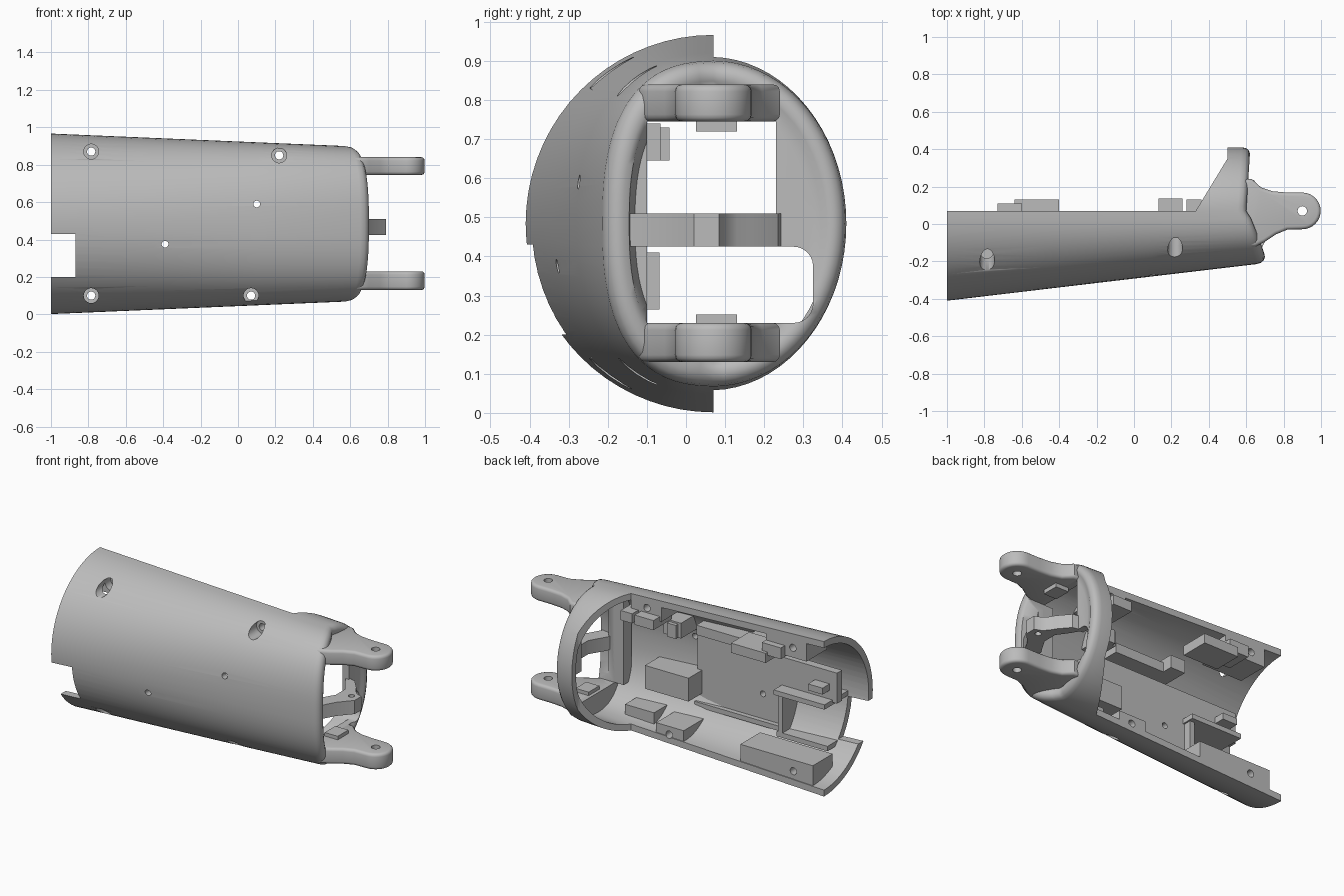
import bpy, bmesh, math
from mathutils import Matrix, Vector

if "Cube" in bpy.data.objects:
    bpy.data.objects.remove(bpy.data.objects["Cube"], do_unlink=True)

grey = bpy.data.materials.new("plain_grey")
grey.use_nodes = True
COLOUR = (0.5, 0.5, 0.5, 1)
grey.diffuse_color = COLOUR
grey.node_tree.nodes["Principled BSDF"].inputs["Base Color"].default_value = COLOUR
SEG = 72


def finish(name, bm):
    bmesh.ops.recalc_face_normals(bm, faces=bm.faces)
    mesh = bpy.data.meshes.new(name)
    bm.to_mesh(mesh)
    bm.free()
    ob = bpy.data.objects.new(name, mesh)
    bpy.context.collection.objects.link(ob)
    mesh.materials.append(grey)
    return ob


def select(ob):
    bpy.ops.object.select_all(action='DESELECT')
    ob.select_set(True)
    bpy.context.view_layer.objects.active = ob


def boolean(ob, cutter, op='DIFFERENCE', keep=False):
    mod = ob.modifiers.new("cut", 'BOOLEAN')
    mod.operation, mod.object, mod.solver = op, cutter, 'EXACT'
    select(ob)
    bpy.ops.object.modifier_apply(modifier=mod.name)
    if not keep:
        bpy.data.objects.remove(cutter, do_unlink=True)


def smooth(ob, angle=35):
    select(ob)
    bpy.ops.object.shade_smooth_by_angle(angle=math.radians(angle))


def box(name, x, y, z, round_edges=0):
    bm = bmesh.new()
    bmesh.ops.create_cube(bm, size=1)
    for v in bm.verts:
        v.co = Vector([(a + b) / 2 + c * (b - a) for (a, b), c in zip((x, y, z), v.co)])
    if round_edges:
        edges = [e for e in bm.edges if abs(e.verts[0].co.x - e.verts[1].co.x) > 0.01]
        bmesh.ops.bevel(bm, geom=edges, offset=round_edges, segments=6,
                        profile=0.5, affect='EDGES')
    return finish(name, bm)


def cylinder(name, centre, radius, depth, axis='Z'):
    bm = bmesh.new()
    turn = Matrix.Rotation(math.pi / 2, 4, 'X') if axis == 'Y' else Matrix()
    bmesh.ops.create_cone(bm, cap_ends=True, segments=32, radius1=radius, radius2=radius,
                          depth=depth, matrix=Matrix.Translation(centre) @ turn)
    return finish(name, bm)


def prism(name, outline, z0, z1):
    bm = bmesh.new()
    face = bm.faces.new([bm.verts.new((x, y, z0)) for x, y in outline])
    ext = bmesh.ops.extrude_face_region(bm, geom=[face])
    verts = [g for g in ext["geom"] if isinstance(g, bmesh.types.BMVert)]
    bmesh.ops.translate(bm, verts=verts, vec=(0, 0, z1 - z0))
    return finish(name, bm)


# Tapered oval section; the front side flattens and squares off towards the end
def section(angle, x, inset):
    s, c = math.sin(angle), math.cos(angle)
    f = (x + 1) / 1.65
    ry, power = (0.34, 1) if s > 0 else (0.48 - 0.195 * f, 1 - 0.2 * f)
    rz = 0.4825 - 0.07 * f
    bent_s = math.copysign(abs(s) ** power, s)
    bent_c = math.copysign(abs(c) ** power, c)
    return (x, 0.07 + (ry - inset) * bent_s, 0.484 + (rz - inset) * bent_c)


def rim(angle):
    s = math.sin(angle)
    return 0.6 + (0.02 * s if s > 0 else 0.1 * (-s) ** 0.6)


def loft(name, stations):
    bm = bmesh.new()
    rings = []
    for x_of, inset in stations:
        angles = [2 * math.pi * i / SEG for i in range(SEG)]
        rings.append([bm.verts.new(section(a, x_of(a), inset)) for a in angles])
    for a, b in zip(rings, rings[1:]):
        for i in range(SEG):
            j = (i + 1) % SEG
            bm.faces.new((a[i], a[j], b[j], b[i]))
    bm.faces.new(rings[0])
    bm.faces.new(rings[-1])
    return finish(name, bm)


def at(x):
    return lambda a: x


def before_rim(gap):
    return lambda a: rim(a) - gap


# Shell with a rounded end rim and a dished end wall
shell = loft("forearm_shell", [
    (at(-1), 0), (at(-0.45), 0), (at(0.1), 0), (before_rim(0.045), 0),
    (before_rim(0.022), 0.004), (before_rim(0.007), 0.015), (rim, 0.032),
    (before_rim(0.003), 0.05), (before_rim(0.012), 0.065), (at(0.603), 0.09)])
boolean(shell, loft("hollow", [(at(-1.05), 0.04), (at(-0.3), 0.04), (at(0.56), 0.04)]))
boolean(shell, prism("open_back", [(-1.1, 0.07), (0.33, 0.07), (0.5, 0.35),
                                   (0.5, 0.6), (-1.1, 0.6)], -0.2, 1.2))
boolean(shell, box("window", (0.5, 0.8), (-0.1, 0.23), (0.23, 0.745)))
boolean(shell, box("low_window", (0.5, 0.8), (0, 0.325), (0.23, 0.425), 0.05))
boolean(shell, box("notch", (-1.1, -0.87), (-0.6, -0.1), (0.2, 0.43)))

# Screw holes with counterbores, and two small pin holes
SCREWS = [(-0.785, 0.87), (0.22, 0.85), (-0.785, 0.1), (0.07, 0.1)]
PINS = [(0.1, 0.59), (-0.39, 0.375)]


def drill(ob, x, z):
    boolean(ob, cylinder("bore", (x, -0.3, z), 0.04, 0.45, 'Y'))
    boolean(ob, cylinder("screw_hole", (x, 0, z), 0.022, 1, 'Y'))


def drill_pin(ob, x, z):
    boolean(ob, cylinder("pin_hole", (x, -0.3, z), 0.018, 0.5, 'Y'))


for x, z in SCREWS:
    drill(shell, x, z)
for x, z in PINS:
    drill_pin(shell, x, z)
smooth(shell, 45)

# Inner mounts, trimmed to the shell
hull = loft("trim_hull", [(at(-0.99), 0.015), (at(-0.3), 0.015), (at(0.58), 0.015)])
MOUNTS = [
    ("top_rear_boss", (-0.88, -0.6), (-0.13, 0.07), (0.81, 1)),
    ("top_front_boss", (0.12, 0.33), (-0.13, 0.07), (0.79, 1)),
    ("low_rear_boss", (-0.92, -0.42), (-0.13, 0.065), (-0.1, 0.17)),
    ("low_front_boss", (-0.03, 0.16), (-0.13, 0.065), (-0.1, 0.15)),
    ("top_long_tab", (-0.73, -0.6), (-0.05, 0.11), (0.8, 0.87)),
    ("top_short_tab", (-0.64, -0.4), (-0.05, 0.13), (0.76, 0.82)),
    ("front_tab", (0.13, 0.26), (-0.05, 0.135), (0.76, 0.82)),
    ("front_small_tab", (0.28, 0.36), (-0.05, 0.13), (0.76, 0.82)),
    ("low_step", (0.22, 0.42), (-0.16, 0.0), (0.08, 0.17)),
    ("upper_block", (0.08, 0.2), (-0.3, -0.065), (0.645, 0.74)),
    ("upper_block_tab", (0.1, 0.16), (-0.1, -0.042), (0.645, 0.73)),
    ("upper_rail", (-0.42, 0.02), (-0.4, -0.13), (0.66, 0.72)),
    ("upper_clip", (-0.42, -0.32), (-0.3, -0.065), (0.66, 0.74)),
    ("middle_block", (0.03, 0.33), (-0.4, -0.068), (0.265, 0.41)),
    ("panel", (-0.54, 0.06), (-0.24, -0.2), (0.22, 0.64)),
    ("panel_ledge", (-0.54, 0.06), (-0.5, -0.17), (0.19, 0.22)),
    ("panel_end", (0.03, 0.06), (-0.5, -0.2), (0.22, 0.64)),
    ("rear_panel", (-0.9, -0.54), (-0.25, -0.2), (0.45, 0.64)),
    ("notch_upper_rib", (-0.87, -0.52), (-0.5, -0.12), (0.435, 0.465)),
    ("notch_lower_rib", (-0.87, -0.52), (-0.5, -0.15), (0.165, 0.195)),
    ("notch_side_rib", (-0.56, -0.53), (-0.5, -0.15), (0.19, 0.45)),
    ("rear_clip", (-0.85, -0.75), (-0.3, -0.13), (0.52, 0.56)),
    ("end_post", (0.5, 0.57), (-0.18, -0.1), (0.23, 0.745)),
]
for name, x, y, z in MOUNTS:
    mount = box(name, x, y, z)
    boolean(mount, hull, 'INTERSECT', keep=True)
    holes, tool = (SCREWS, drill) if name.endswith("boss") else (PINS, drill_pin)
    for hx, hz in holes:
        if x[0] < hx < x[1] and z[0] < hz < z[1]:
            tool(mount, hx, hz)
    smooth(mount)
bpy.data.objects.remove(hull, do_unlink=True)

# Two hinge lugs, each with a small stop inside the end window
tip = [(0.9 + 0.098 * math.sin(a), 0.07 - 0.098 * math.cos(a))
       for a in [math.pi * i / 16 for i in range(17)]]
outline = ([(0.57, -0.125), (0.65, -0.12), (0.7, -0.095), (0.76, -0.055), (0.82, -0.03)] + tip
           + [(0.82, 0.168), (0.74, 0.175), (0.68, 0.195), (0.63, 0.24), (0.57, 0.24)])
for name, z0, z1, stop in [("upper", 0.745, 0.84, (0.72, 0.75)),
                           ("lower", 0.13, 0.23, (0.225, 0.252))]:
    lug = prism(name + "_lug", outline, z0, z1)
    select(lug)
    soften = lug.modifiers.new("soft_edges", 'BEVEL')
    soften.width, soften.segments = 0.018, 3
    soften.limit_method, soften.angle_limit = 'ANGLE', math.radians(50)
    bpy.ops.object.modifier_apply(modifier=soften.name)
    boolean(lug, cylinder("pivot_hole", (0.9, 0.07, z0), 0.025, 0.5))
    smooth(lug)
    box(name + "_stop", (0.58, 0.67), (0.025, 0.13), stop)

# Bridge bar across the end window
bar = prism("bridge_bar", [(0.58, -0.15), (0.67, -0.15), (0.72, -0.06), (0.79, 0.02),
                           (0.79, 0.085), (0.75, 0.1), (0.72, 0.13), (0.7, 0.165),
                           (0.64, 0.235), (0.57, 0.25), (0.61, 0.18), (0.66, 0.11),
                           (0.66, 0.02), (0.6, -0.08)], 0.425, 0.51)
boolean(bar, cylinder("bar_hole", (0.74, 0.06, 0.47), 0.018, 0.3))
smooth(bar)
